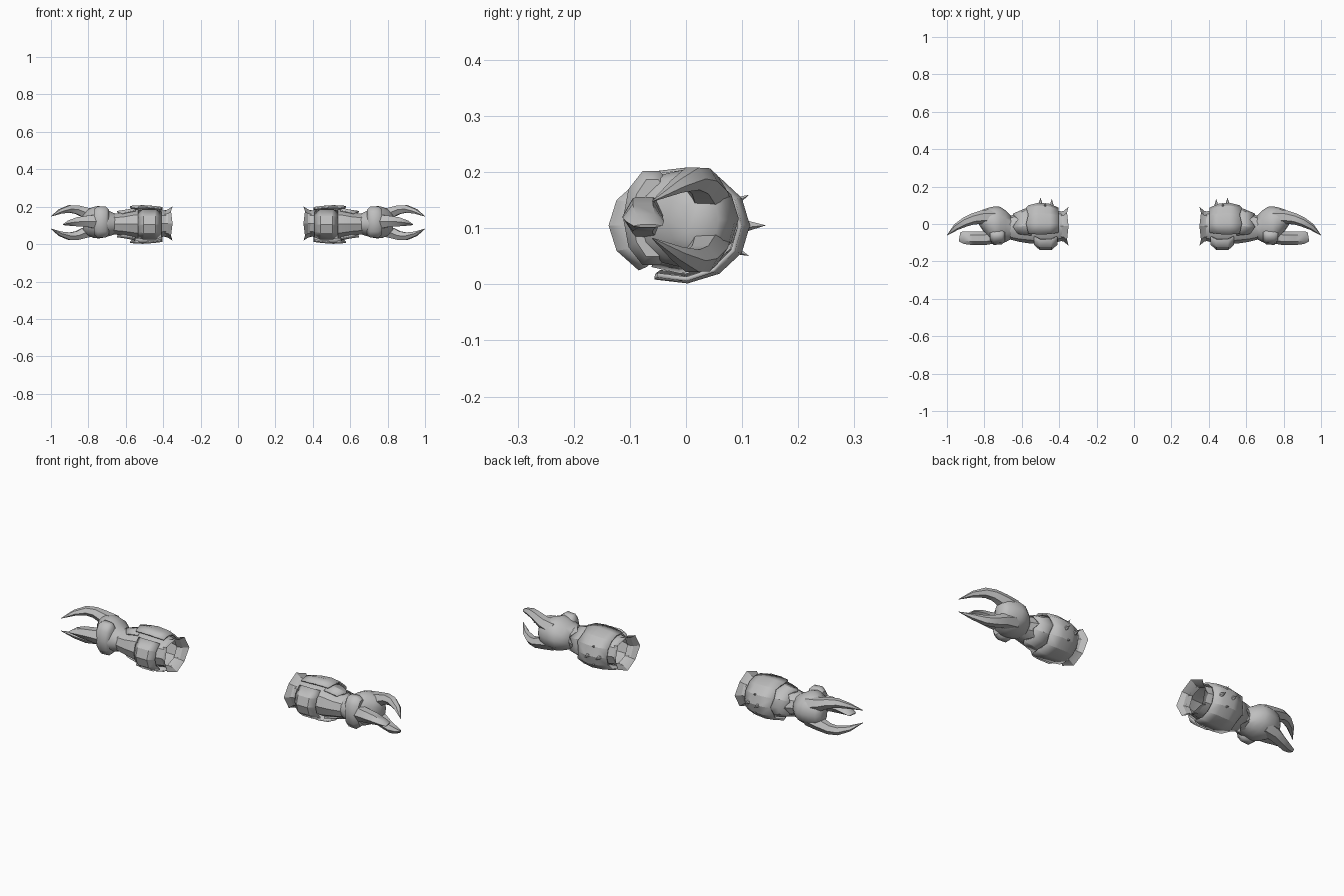
import bpy, bmesh, math
from mathutils import Vector, Matrix

cube = bpy.data.objects.get("Cube")
if cube:
    bpy.data.objects.remove(cube, do_unlink=True)

steel = bpy.data.materials.new("grey steel")
GREY = (0.52, 0.52, 0.52, 1)
steel.diffuse_color = GREY
steel.use_nodes = True
steel.node_tree.nodes["Principled BSDF"].inputs["Base Color"].default_value = GREY


def finish(name, bm, angle=35):
    """Turn a bmesh of the left piece into a mirrored, shaded pair."""
    bmesh.ops.recalc_face_normals(bm, faces=bm.faces)
    mesh = bpy.data.meshes.new(name)
    bm.to_mesh(mesh)
    bm.free()
    mesh.materials.append(steel)
    ob = bpy.data.objects.new(name, mesh)
    bpy.context.collection.objects.link(ob)
    bpy.ops.object.select_all(action="DESELECT")
    bpy.context.view_layer.objects.active = ob
    ob.select_set(True)
    bpy.ops.object.shade_smooth_by_angle(angle=math.radians(angle))
    mirror = ob.modifiers.new("Pair", "MIRROR")
    mirror.use_mirror_merge = False
    return ob


def skin(bm, rings, closed=True):
    """Bridge rows of points with quads."""
    rows = [[bm.verts.new(p) for p in ring] for ring in rings]
    n = len(rows[0])
    for a, b in zip(rows, rows[1:]):
        for i in range(n if closed else n - 1):
            j = (i + 1) % n
            bm.faces.new((a[i], a[j], b[j], b[i]))
    return rows


def section(x, cy, cz, ry, rz, n=8, start=0, end=360, jag=0):
    """Elliptical section across x; angle 0 points to the back (+y)."""
    full = abs(end - start) >= 360
    pts = []
    for i in range(n):
        a = math.radians(start + (end - start) * i / (n if full else n - 1))
        pts.append((x + jag * (i % 2), cy + ry * math.cos(a), cz + rz * math.sin(a)))
    return pts


def loft(name, stations, n=8, start=0, end=360, jags=None, caps=(False, False), angle=35):
    bm = bmesh.new()
    jags = jags or [0] * len(stations)
    rings = [section(*s, n, start, end, j) for s, j in zip(stations, jags)]
    rows = skin(bm, rings, end - start >= 360)
    for cap, row in zip(caps, (rows[0], rows[-1])):
        if cap:
            bm.faces.new(row)
    return finish(name, bm, angle)


def plate(name, stations, n, start, end, jags, thick=0.008):
    ob = loft(name, stations, n, start, end, jags, angle=25)
    solid = ob.modifiers.new("Thickness", "SOLIDIFY")
    solid.thickness = thick
    solid.offset = -1
    return ob


def claw(name, path, n=6):
    """Curved tapering finger; path rows are x, y, z, width, height."""
    bm = bmesh.new()
    pts = [Vector(p[:3]) for p in path]
    rings = []
    for i, p in enumerate(path):
        d = (pts[min(i + 1, len(pts) - 1)] - pts[max(i - 1, 0)]).normalized()
        side = d.cross(Vector((0, 0, 1))).normalized()
        up = side.cross(d)
        rings.append([pts[i] + side * p[3] * math.cos(k * math.tau / n)
                      + up * p[4] * math.sin(k * math.tau / n) for k in range(n)])
    rows = skin(bm, rings)
    bm.faces.new(rows[0])
    bm.faces.new(rows[-1])
    return finish(name, bm, 45)


# Flared open cuff with a notched rim
loft("cuff", [(0.35, -0.012, 0.11, 0.103, 0.092), (0.375, -0.012, 0.11, 0.083, 0.075),
              (0.405, -0.012, 0.11, 0.074, 0.068)], jags=[0.008, 0, 0], angle=25)

# Forearm sleeve, open at the cuff
loft("forearm", [(0.385, -0.012, 0.11, 0.078, 0.072), (0.45, -0.012, 0.11, 0.094, 0.082),
                 (0.55, -0.01, 0.108, 0.095, 0.082), (0.61, -0.016, 0.107, 0.08, 0.066),
                 (0.665, -0.02, 0.107, 0.062, 0.057), (0.70, -0.015, 0.11, 0.06, 0.055)], n=10)

# Back guard wrapping the outer arm, with a jagged front edge
plate("back_guard", [(0.405, -0.01, 0.105, 0.098, 0.094), (0.45, -0.01, 0.105, 0.118, 0.1),
                     (0.51, -0.01, 0.105, 0.124, 0.104), (0.565, -0.01, 0.105, 0.11, 0.1)],
      9, -112, 112, [0, 0, 0, 0.012])
plate("wrist_guard", [(0.55, -0.01, 0.107, 0.103, 0.088), (0.595, -0.012, 0.107, 0.09, 0.078),
                      (0.62, -0.014, 0.107, 0.08, 0.07)], 9, -120, 120, [0, 0, 0.028])

# Inner arm plates
plate("inner_guard", [(0.41, -0.012, 0.105, 0.1, 0.085), (0.44, -0.012, 0.105, 0.126, 0.098),
                      (0.505, -0.012, 0.105, 0.126, 0.098), (0.535, -0.012, 0.105, 0.1, 0.09)],
      5, 125, 235, [0, 0, 0, 0])

# Back spikes
bm = bmesh.new()
for x, y, z, tilt in ((0.44, 0.1, 0.105, 0), (0.5, 0.108, 0.105, 0),
                      (0.475, 0.08, 0.15, 25), (0.475, 0.08, 0.06, -25)):
    turn = Matrix.Rotation(math.radians(-90 + tilt), 4, "X")
    bmesh.ops.create_cone(bm, cap_ends=True, segments=5, radius1=0.014, radius2=0, depth=0.045,
                          matrix=Matrix.Translation((x, y + 0.012, z)) @ turn)
finish("back_spikes", bm, 20)

# Rounded hand
loft("hand", [(0.655, -0.02, 0.108, 0.06, 0.054), (0.685, -0.012, 0.11, 0.084, 0.066),
              (0.715, -0.008, 0.115, 0.1, 0.08), (0.745, -0.006, 0.117, 0.1, 0.087),
              (0.775, 0.005, 0.116, 0.083, 0.082), (0.81, 0.022, 0.115, 0.054, 0.066),
              (0.83, 0.028, 0.115, 0.03, 0.045)], n=12, caps=(True, True), angle=50)

# Raised heel of the palm
loft("palm_band", [(0.69, -0.06, 0.118, 0.03, 0.07), (0.705, -0.062, 0.118, 0.047, 0.086),
                   (0.75, -0.062, 0.118, 0.05, 0.088), (0.77, -0.06, 0.118, 0.035, 0.072)],
     n=10, caps=(True, True), angle=50)

# Two long claws, one above the other, curling to the palm
upper = [(0.75, 0.035, 0.15, 0.045, 0.042), (0.81, 0.037, 0.166, 0.037, 0.034),
         (0.86, 0.027, 0.184, 0.03, 0.027), (0.90, 0.012, 0.188, 0.026, 0.023),
         (0.95, -0.016, 0.175, 0.018, 0.014), (1.0, -0.06, 0.148, 0.001, 0.001)]
claw("upper_claw", upper)
claw("lower_claw", [(x, y, 0.23 - z, w, h) for x, y, z, w, h in upper])

# Short wedge thumb on the palm side
claw("thumb", [(0.74, -0.065, 0.118, 0.038, 0.045), (0.80, -0.077, 0.122, 0.036, 0.036),
               (0.86, -0.077, 0.119, 0.036, 0.028), (0.905, -0.073, 0.112, 0.034, 0.016),
               (0.932, -0.068, 0.104, 0.026, 0.003)])
